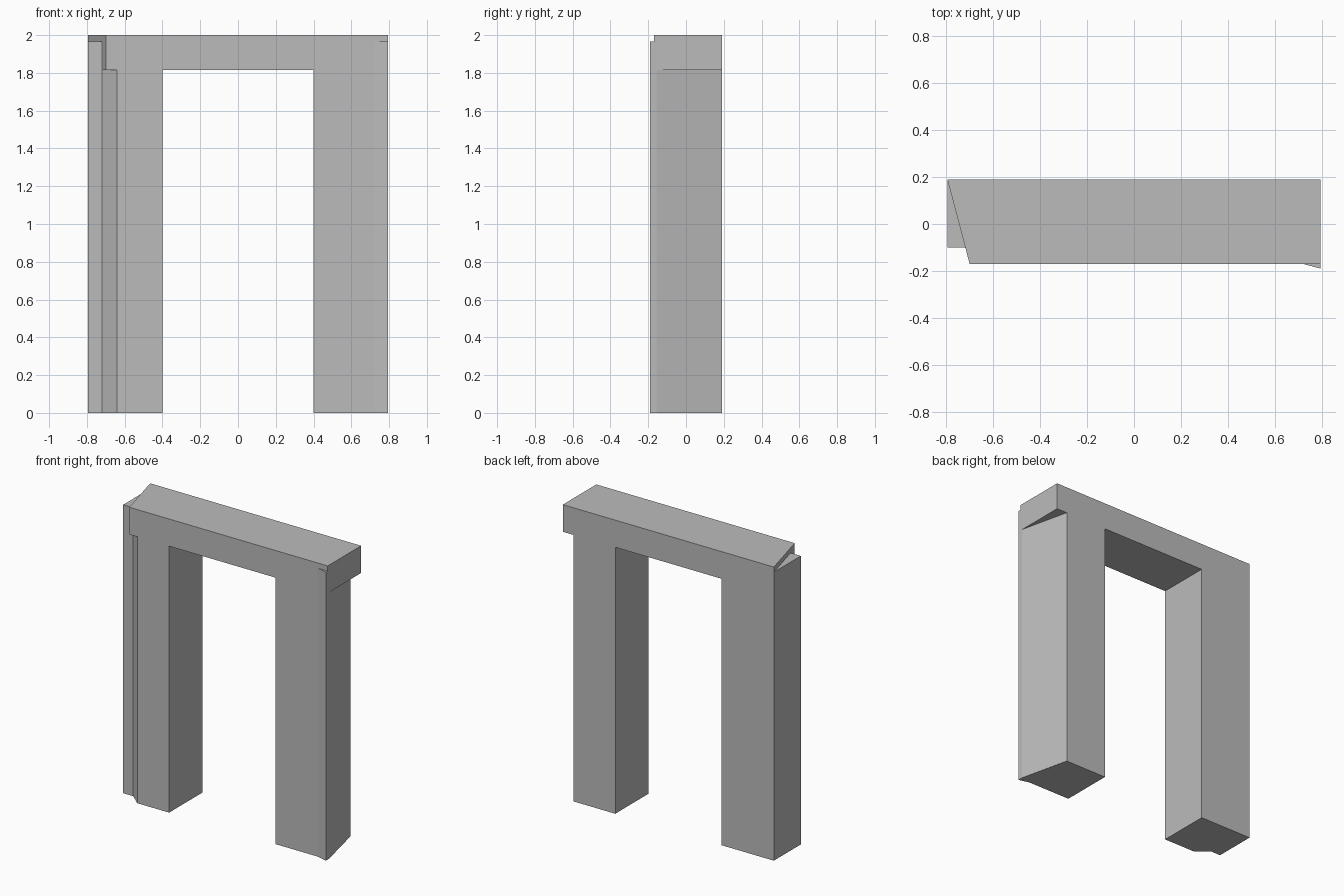
import bpy
import bmesh

cube = bpy.data.objects.get("Cube")
if cube:
    bpy.data.objects.remove(cube, do_unlink=True)

grey = bpy.data.materials.new("plain_grey")
grey.use_nodes = True
grey.diffuse_color = (0.5, 0.5, 0.5, 1)
grey.node_tree.nodes["Principled BSDF"].inputs["Base Color"].default_value = grey.diffuse_color

W, BACK, FRONT = 0.795, 0.19, -0.17   # half width, back and front planes


def prism(name, outline, bottom, top):
    """Extrude a plan outline upwards between two heights."""
    bm = bmesh.new()
    face = bm.faces.new([bm.verts.new((x, y, bottom)) for x, y in outline])
    walls = bmesh.ops.extrude_face_region(bm, geom=[face])
    verts = [v for v in walls["geom"] if isinstance(v, bmesh.types.BMVert)]
    bmesh.ops.translate(bm, verts=verts, vec=(0, 0, top - bottom))
    bmesh.ops.recalc_face_normals(bm, faces=bm.faces)
    mesh = bpy.data.meshes.new(name)
    bm.to_mesh(mesh)
    bm.free()
    mesh.materials.append(grey)
    obj = bpy.data.objects.new(name, mesh)
    bpy.context.collection.objects.link(obj)
    return obj


# Lintel with one skewed end
frame = prism("portal_frame", [(-W, BACK), (-0.70, FRONT), (W, FRONT), (W, BACK)], 1.815, 2)

# Leg with a stepped and chamfered outer corner
notched_leg = prism("notched_leg", [(-W, BACK), (-W, -0.10), (-0.72, -0.10), (-0.64, FRONT),
                                    (-0.40, FRONT), (-0.40, BACK)], 0, 1.965)

# Leg with a skewed outer side and a small projecting corner
skewed_leg = prism("skewed_leg", [(0.40, BACK), (0.40, FRONT), (0.72, FRONT), (W, -0.19),
                                  (W, -0.155), (0.715, BACK)], 0, 1.965)

# Weld the legs into the lintel as one solid
for leg in (notched_leg, skewed_leg):
    union = frame.modifiers.new("join_leg", "BOOLEAN")
    union.operation = "UNION"
    union.solver = "EXACT"
    union.object = leg
    bpy.context.view_layer.objects.active = frame
    bpy.ops.object.modifier_apply(modifier=union.name)
    bpy.data.objects.remove(leg, do_unlink=True)
